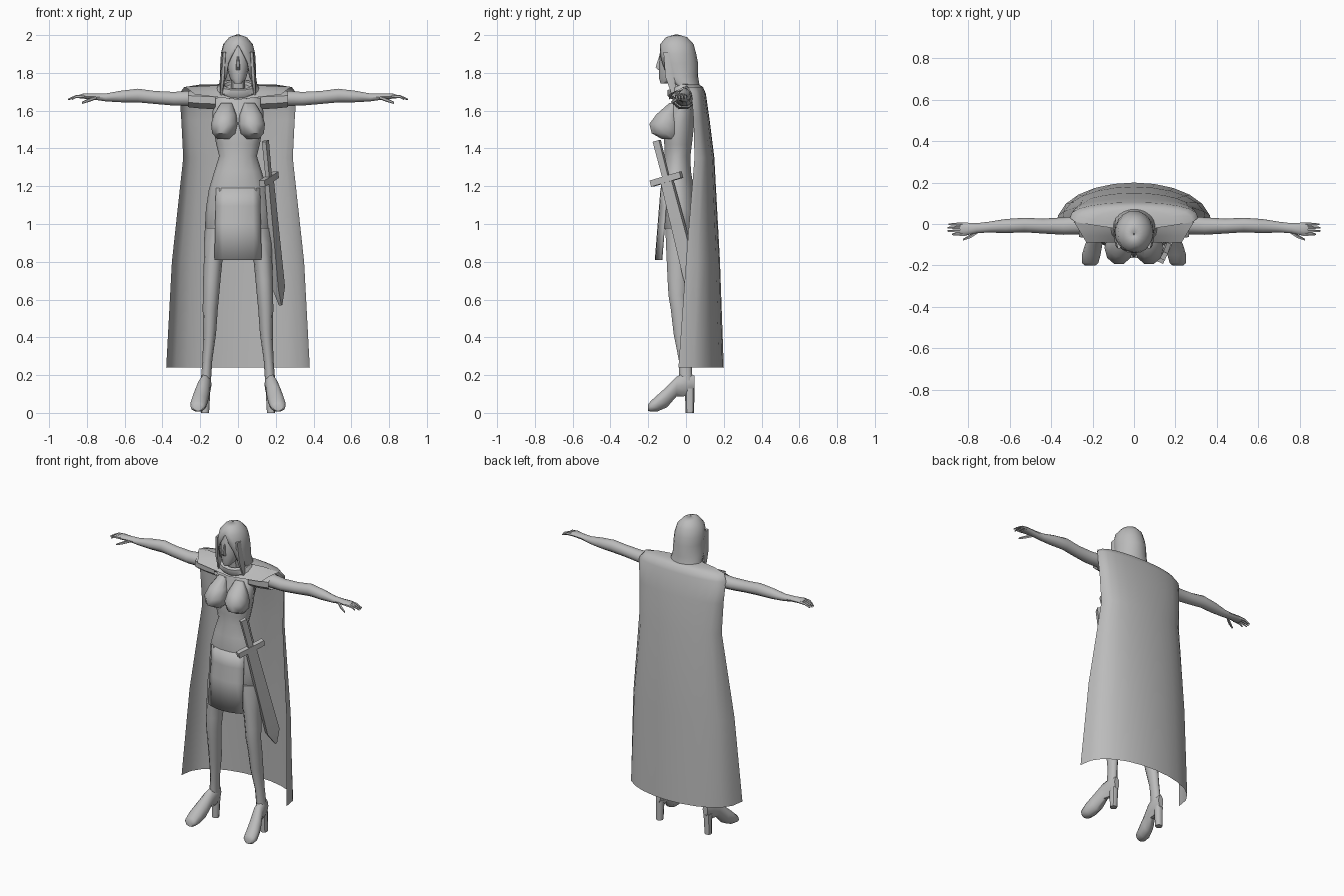
import bpy, bmesh, math
from mathutils import Vector, Matrix

grey = bpy.data.materials.new("plain_grey")
grey.diffuse_color = (0.5, 0.5, 0.5, 1)


def finish(name, bm, mirror=False, thick=0):
    bmesh.ops.remove_doubles(bm, verts=bm.verts, dist=0.0001)
    bmesh.ops.recalc_face_normals(bm, faces=bm.faces)
    me = bpy.data.meshes.new(name)
    bm.to_mesh(me)
    bm.free()
    me.materials.append(grey)
    ob = bpy.data.objects.new(name, me)
    bpy.context.collection.objects.link(ob)
    if thick:
        mod = ob.modifiers.new("thickness", 'SOLIDIFY')
        mod.thickness, mod.offset = thick, 0
    if mirror:
        ob.modifiers.new("mirror", 'MIRROR')
    return ob


def loft(name, rings, sides=10, axis='Z', mirror=False, phase=0.0, caps=True):
    """Rings are (position on axis, centre a, centre b, radius a, radius b)."""
    bm = bmesh.new()
    loops = []
    for t, a, b, ra, rb in rings:
        loop = []
        for i in range(sides):
            w = 2 * math.pi * i / sides + phase
            p, q = a + ra * math.cos(w), b + rb * math.sin(w)
            loop.append(bm.verts.new({'Z': (p, q, t), 'X': (t, p, q), 'Y': (p, t, q)}[axis]))
        loops.append(loop)
    for lo, hi in zip(loops, loops[1:]):
        for i in range(sides):
            j = (i + 1) % sides
            bm.faces.new((lo[i], lo[j], hi[j], hi[i]))
    if caps:
        bm.faces.new(loops[0])
        bm.faces.new(loops[-1])
    return finish(name, bm, mirror)


def sheet(name, rows, thick=0):
    bm = bmesh.new()
    grid = [[bm.verts.new(p) for p in row] for row in rows]
    for r, s in zip(grid, grid[1:]):
        for i in range(len(r) - 1):
            bm.faces.new((r[i], r[i + 1], s[i + 1], s[i]))
    return finish(name, bm, thick=thick)


def span(n):
    return [2 * i / n - 1 for i in range(n + 1)]


# Torso and bust
loft("torso", [(.92, 0, -.03, .14, .065), (.98, 0, -.03, .175, .085), (1.08, 0, -.035, .170, .09),
               (1.18, 0, -.045, .155, .09), (1.28, 0, -.05, .125, .078), (1.36, 0, -.045, .100, .07),
               (1.42, 0, -.042, .115, .075), (1.50, 0, -.038, .130, .08), (1.58, 0, -.03, .135, .075),
               (1.66, 0, -.02, .13, .05), (1.69, 0, -.03, .05, .04)], 14)
loft("bust", [(1.64, .06, -.07, .03, .02), (1.58, .068, -.10, .06, .06), (1.53, .073, -.115, .07, .083),
              (1.48, .075, -.11, .062, .075), (1.45, .075, -.09, .035, .04)], 10, mirror=True)

# Neck, head and nose
loft("neck", [(1.66, 0, -.02, .05, .045), (1.72, 0, -.03, .038, .04), (1.8, 0, -.045, .036, .04)], 8)
loft("head", [(1.745, 0, -.115, .02, .02), (1.77, 0, -.09, .042, .052), (1.83, 0, -.065, .06, .078),
              (1.90, 0, -.055, .066, .085), (1.96, 0, -.05, .05, .07)], 12)
loft("nose", [(1.815, 0, -.14, .011, .008), (1.83, 0, -.145, .011, .018), (1.89, 0, -.135, .005, .008)], 6)

# Hair: arcs measured from the back, opening around the face and ending in a point
hair = [(2.0, -.05, .003, .003, 180), (1.985, -.05, .045, .055, 180), (1.95, -.048, .075, .085, 180),
        (1.90, -.045, .088, .095, 162), (1.85, -.04, .09, .10, 145), (1.78, -.03, .092, .09, 138),
        (1.72, 0, .10, .07, 115), (1.65, .03, .095, .06, 90), (1.55, .06, .08, .055, 90),
        (1.49, .088, .05, .04, 90), (1.44, .125, .004, .006, 90)]
sheet("hair", [[(rx * math.sin(u * math.radians(a)), cy + ry * math.cos(u * math.radians(a)), z)
                for u in span(16)] for z, cy, rx, ry, a in hair], .008)
loft("hair_strand", [(1.91, .072, -.095, .012, .028), (1.78, .08, -.085, .014, .028),
                     (1.67, .09, -.06, .006, .012)], 6, mirror=True)

# Arms, sleeves and hands
loft("arm", [(.12, -.01, 1.665, .05, .045), (.26, -.005, 1.665, .045, .042), (.34, -.01, 1.663, .042, .038),
             (.44, -.01, 1.67, .036, .036), (.53, -.005, 1.68, .035, .038), (.62, -.01, 1.675, .034, .032),
             (.70, -.015, 1.67, .026, .022), (.76, -.02, 1.674, .024, .017), (.82, -.025, 1.677, .032, .014),
             (.84, -.025, 1.675, .028, .01)], 10, 'X', True)
loft("sleeve", [(.12, -.015, 1.655, .06, .05), (.19, -.012, 1.657, .063, .05), (.265, -.008, 1.662, .06, .047)],
     8, 'X', True, math.pi / 8, caps=False)
for k in range(4):
    y, end = -.002 - .016 * k, (.895, .90, .90, .88)[k]
    loft("finger", [(.815, y, 1.677, .009, .009), (.86, y, 1.674, .008, .008), (end, y, 1.66, .004, .004)],
         5, 'X', True)
loft("thumb", [(.75, -.035, 1.67, .009, .01), (.79, -.06, 1.655, .01, .01), (.825, -.076, 1.642, .005, .006)],
     5, 'X', True)

# Legs, boots and heels
loft("leg", [(.98, .09, -.03, .085, .083), (.90, .115, -.035, .066, .075), (.80, .132, -.04, .049, .065),
             (.70, .139, -.043, .046, .057), (.62, .143, -.045, .043, .05), (.55, .147, -.035, .04, .048),
             (.42, .150, -.02, .034, .048), (.28, .162, -.005, .026, .035), (.17, .17, 0, .027, .037)],
     10, mirror=True)
loft("boot", [(.045, .17, .16, .018, .04), (0, .17, .15, .03, .065), (-.05, .18, .14, .033, .055),
              (-.10, .195, .085, .042, .058), (-.15, .207, .052, .045, .046), (-.188, .212, .034, .040, .029),
              (-.2, .212, .028, .026, .018)], 10, 'Y', True)
loft("boot_heel", [(0, .175, .02, .022, .022), (.13, .172, .02, .026, .026)], 8, mirror=True)

# Front tunic panel
sheet("tunic_panel", [[((.115 + .008 * v) * u, -.13 - .03 * v + .03 * u * u, 1.19 - .38 * v)
                       for u in span(6)] for v in (0, .25, .5, 1)], .01)

# Cape hanging from the shoulders: (height, half width, edge depth, middle depth)
cape = [(1.74, .10, -.02, .04), (1.738, .20, -.005, .07), (1.725, .285, .01, .09), (1.69, .31, .03, .105),
        (1.55, .30, .04, .125), (1.35, .29, .045, .15), (.8, .35, 0, .18), (.24, .38, -.04, .2)]
sheet("cape", [[(hw * math.sin(u * math.pi / 2), ye + (yb - ye) * max(0, math.cos(u * math.pi / 2)) ** .8, z)
                for u in span(12)] for z, hw, ye, yb in cape])

# Front drape of the cape and the rolled collar
sheet("shoulder_drape", [[(u * (.29 - .06 * v), .01 - .10 * v, 1.738 - .012 * abs(u) - .08 * v ** 1.5 * (1 - .5 * abs(u)))
                          for u in span(10)] for v in (0, .33, .67, 1)])
bm = bmesh.new()
ring = []
for i in range(16):
    w = 2 * math.pi * i / 16
    ring.append([])
    for j in range(6):
        q = 2 * math.pi * j / 6
        r = .08 + .026 * math.cos(q)
        ring[-1].append(bm.verts.new((1.1 * r * math.cos(w), .8 * r * math.sin(w), .03 * math.sin(q))))
for i in range(16):
    a, b = ring[i], ring[(i + 1) % 16]
    for j in range(6):
        k = (j + 1) % 6
        bm.faces.new((a[j], b[j], b[k], a[k]))
collar = finish("collar", bm)
collar.location = (0, -.02, 1.712)
collar.rotation_euler.x = math.radians(22)

# Sword in its scabbard, slung along a slanted frame at the left hip
top, tip = Vector((.145, -.155, 1.44)), Vector((.225, .065, .575))
up = (top - tip).normalized()
wide = Vector((.42, .9, .2))
wide = (wide - up * wide.dot(up)).normalized()
frame = Matrix((wide.cross(up), wide, up)).transposed().to_4x4()
frame.translation = top - up * .21
R = math.sqrt(2)
for name, rings in (
        ("sword_grip", [(0, 0, 0, .011 * R, .017 * R), (.21, 0, 0, .012 * R, .019 * R)]),
        ("sword_guard", [(-.017, 0, 0, .016 * R, .09 * R), (.017, 0, 0, .016 * R, .09 * R)]),
        ("scabbard", [(0, 0, 0, .013 * R, .032 * R), (-.60, 0, 0, .016 * R, .042 * R),
                      (-.69, 0, 0, .008 * R, .006 * R)])):
    loft(name, rings, 4, phase=math.pi / 4).matrix_world = frame

# Smooth shading with sharp corners kept
for ob in bpy.context.scene.objects:
    ob.select_set(True)
    bpy.context.view_layer.objects.active = ob
bpy.ops.object.shade_smooth_by_angle(angle=math.radians(45))
